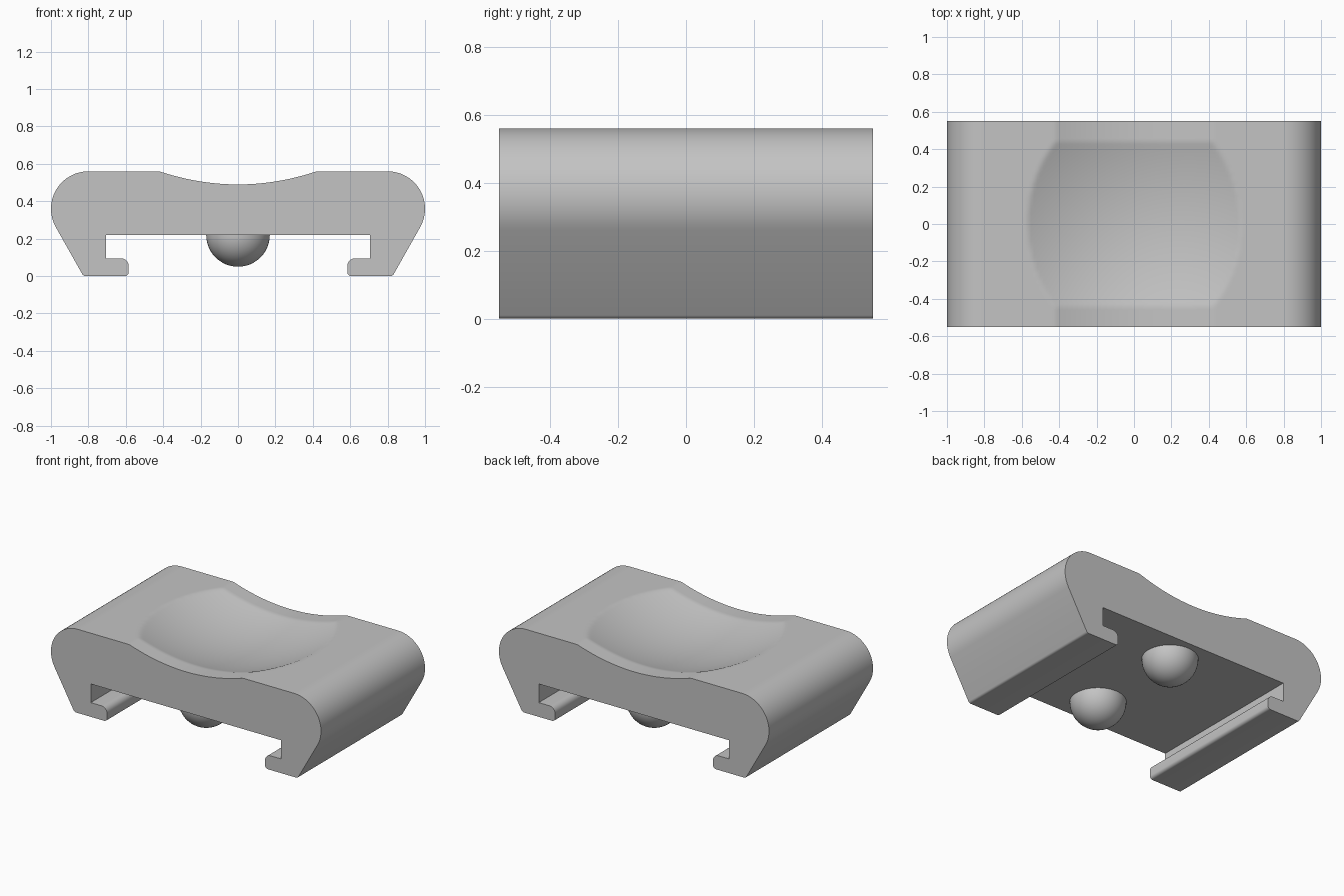
import bpy, bmesh
from math import cos, sin, radians

cube = bpy.data.objects.get("Cube")
if cube:
    bpy.data.objects.remove(cube)

HALF_DEPTH, TOP, CEILING = 0.55, 0.56, 0.22
ROWS, COLUMNS = 72, 96

grey = bpy.data.materials.new("plain grey")
grey.use_nodes = True
colour = (0.55, 0.55, 0.55, 1)
grey.diffuse_color = colour
grey.node_tree.nodes["Principled BSDF"].inputs["Base Color"].default_value = colour


def finish(name, bm, angle):
    bmesh.ops.recalc_face_normals(bm, faces=bm.faces)
    mesh = bpy.data.meshes.new(name)
    bm.to_mesh(mesh)
    bm.free()
    mesh.materials.append(grey)
    obj = bpy.data.objects.new(name, mesh)
    bpy.context.collection.objects.link(obj)
    bpy.ops.object.select_all(action="DESELECT")
    obj.select_set(True)
    bpy.context.view_layer.objects.active = obj
    bpy.ops.object.shade_smooth_by_angle(angle=radians(angle))


def arc(cx, cz, r, start, end, steps):
    angles = [radians(start + (end - start) * i / steps) for i in range(steps + 1)]
    return [(cx + r * cos(a), cz + r * sin(a)) for a in angles]


def top_height(x, y):
    """Flat top, lowered by a long trough and a deeper central dish."""
    trough = 0.49 + 0.397 * x * x
    dish = 0.431 + 0.397 * x * x + 0.305 * y * y
    return min(TOP, trough, dish)


# Side outline: rounded shoulder, sloping flank, hooked foot, inner slot
side = arc(0.80, 0.36, 0.20, 90, -29.5, 24)
side += arc(0.815, 0.02, 0.02, -29.5, -90, 4)
side += arc(0.605, 0.02, 0.02, -90, -180, 4)
side += arc(0.625, 0.055, 0.04, 180, 90, 6)
side += [(0.705, 0.095), (0.705, CEILING)]
lower = side + [(-x, z) for x, z in reversed(side)]
top_x = [-0.8 + 1.6 * i / COLUMNS for i in range(1, COLUMNS)]

# Clip body: cross-sections lofted from front to back
bm = bmesh.new()
sections = []
for row in range(ROWS + 1):
    y = HALF_DEPTH * (2 * row / ROWS - 1)
    outline = lower + [(x, top_height(x, y)) for x in top_x]
    sections.append([bm.verts.new((x, y, z)) for x, z in outline])
count = len(sections[0])
for a, b in zip(sections, sections[1:]):
    for i in range(count):
        j = (i + 1) % count
        bm.faces.new((a[i], a[j], b[j], b[i]))
bm.faces.new(sections[0])
bm.faces.new(sections[-1])
finish("clip_body", bm, 30)

# Two round bumps under the ceiling
for name, y in (("front_bump", -0.335), ("back_bump", 0.335)):
    bm = bmesh.new()
    bmesh.ops.create_uvsphere(bm, u_segments=48, v_segments=24, radius=0.17)
    bmesh.ops.translate(bm, verts=bm.verts, vec=(0, y, CEILING))
    bmesh.ops.bisect_plane(bm, geom=bm.verts[:] + bm.edges[:] + bm.faces[:],
                           plane_co=(0, y, CEILING + 0.01), plane_no=(0, 0, 1),
                           clear_outer=True)
    finish(name, bm, 40)
